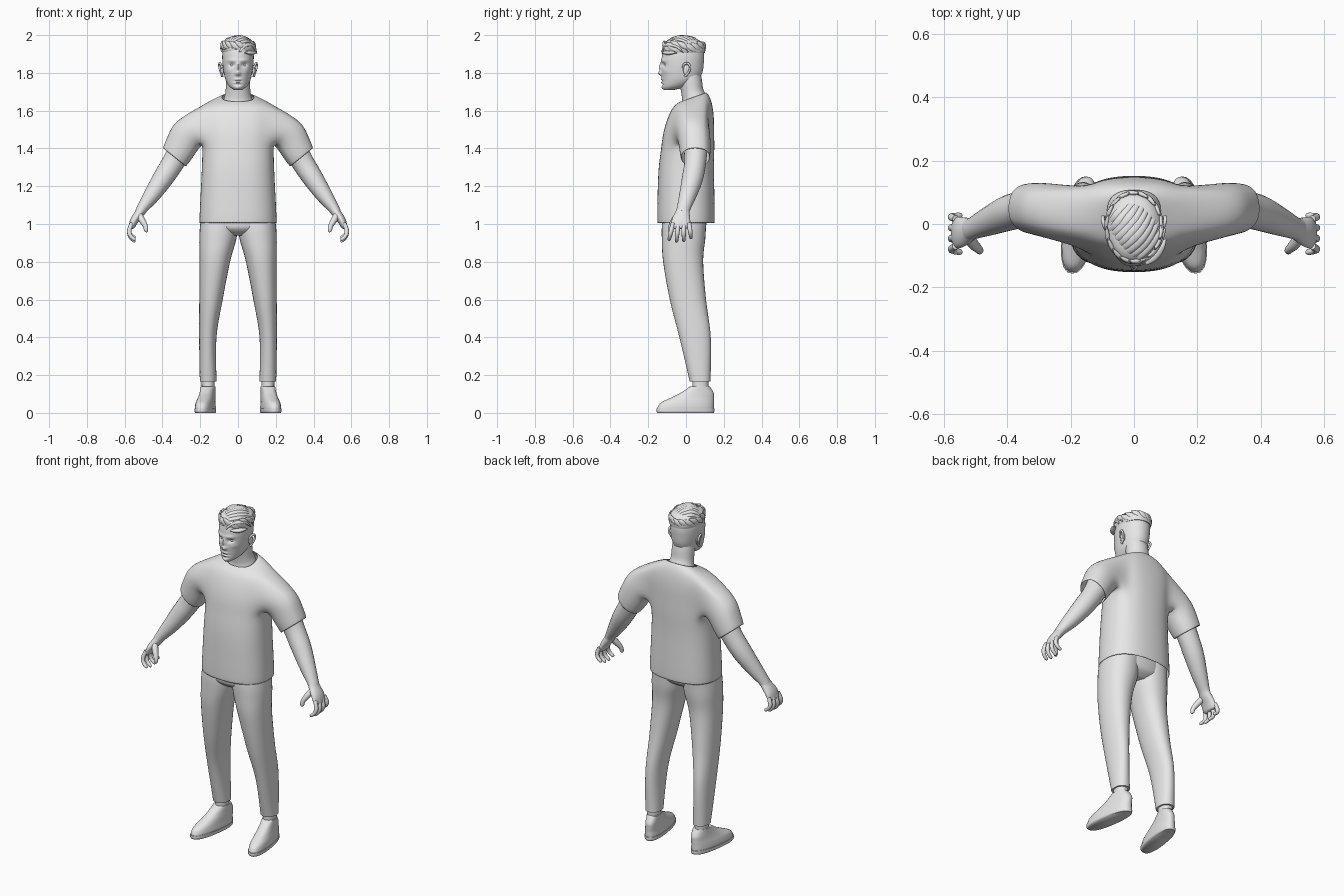
import bpy, bmesh, math, random
from mathutils import Vector

random.seed(4)
if "Cube" in bpy.data.objects:
    bpy.data.objects.remove(bpy.data.objects["Cube"])

grey = bpy.data.materials.new("plain grey")
grey.use_nodes = True
grey.diffuse_color = (0.8, 0.8, 0.8, 1)
grey.node_tree.nodes["Principled BSDF"].inputs["Base Color"].default_value = (0.8, 0.8, 0.8, 1)


def finish(name, bm, mirror=False):
    """Turn a bmesh into a smooth-shaded object."""
    bmesh.ops.recalc_face_normals(bm, faces=bm.faces)
    mesh = bpy.data.meshes.new(name)
    bm.to_mesh(mesh)
    bm.free()
    mesh.materials.append(grey)
    obj = bpy.data.objects.new(name, mesh)
    bpy.context.collection.objects.link(obj)
    bpy.ops.object.select_all(action='DESELECT')
    obj.select_set(True)
    bpy.context.view_layer.objects.active = obj
    bpy.ops.object.shade_smooth_by_angle(angle=math.radians(60))
    if mirror:
        obj.modifiers.new("Mirror", 'MIRROR')
    return obj


def spline(rows, steps):
    """Catmull-Rom interpolation through rows of numbers."""
    out = []
    last = len(rows) - 1
    for i in range(last):
        quad = [rows[max(i - 1, 0)], rows[i], rows[i + 1], rows[min(i + 2, last)]]
        for k in range(steps):
            t = k / steps
            out.append([0.5 * (2 * b + (c - a) * t + (2 * a - 5 * b + 4 * c - d) * t * t
                               + (3 * b - a - 3 * c + d) * t ** 3)
                        for a, b, c, d in zip(*quad)])
    return out + [list(rows[-1])]


def power(v, p):
    return math.copysign(abs(v) ** (2 / p), v)


def oval(n, p=2.0):
    angles = [2 * math.pi * j / n for j in range(n)]
    return [(power(math.cos(a), p), power(math.sin(a), p)) for a in angles]


def stack(rows, n=32, steps=6, p=2.2):
    """Horizontal rings from rows of z, cx, cy, rx, ry."""
    return [[Vector((cx + rx * c, cy + ry * s, z)) for c, s in oval(n, p)]
            for z, cx, cy, rx, ry in spline(rows, steps)]


def tube(rows, n=16, steps=5, ref=(0, 1, 0)):
    """Rings across a path from rows of x, y, z, radius along ref, other radius."""
    pts = spline(rows, steps)
    rings = []
    for i, row in enumerate(pts):
        t = (Vector(pts[min(i + 1, len(pts) - 1)][:3]) - Vector(pts[max(i - 1, 0)][:3])).normalized()
        r = Vector(ref)
        u = (r - t * r.dot(t)).normalized()
        v = t.cross(u)
        rings.append([Vector(row[:3]) + u * row[3] * c + v * row[4] * s for c, s in oval(n)])
    return rings


def skin(bm, rings):
    """Join rings with quads and close both ends."""
    grid = [[bm.verts.new(co) for co in ring] for ring in rings]
    n = len(grid[0])
    for a, b in zip(grid, grid[1:]):
        for j in range(n):
            k = (j + 1) % n
            bm.faces.new((a[j], a[k], b[k], b[j]))
    bm.faces.new(grid[0])
    bm.faces.new(grid[-1])


def build(name, *parts, mirror=False):
    bm = bmesh.new()
    for rings in parts:
        skin(bm, rings)
    return finish(name, bm, mirror)


# Shirt: torso rings with arm holes, each continued as a sleeve
torso = [(1.00, 0, .208, .155, 0), (1.15, 0, .2, .152, 0), (1.3, 0, .192, .148, 0),
         (1.4, .01, .19, .142, 0), (1.48, .013, .198, .137, 0), (1.56, .025, .203, .125, 0),
         (1.625, .035, .195, .106, .05), (1.655, .04, .14, .088, .2), (1.675, .04, .083, .069, .35)]
N = 24
bm = bmesh.new()
grid = [[bm.verts.new((rx * c, cy + ry * s, z + tilt * ry * s)) for c, s in oval(N, 2.4)]
        for z, cy, rx, ry, tilt in torso]
for i in range(len(grid) - 1):
    for j in range(N):
        in_hole = 3 <= i <= 5 and (j + 3) % 12 < 6
        if not in_hole:
            k = (j + 1) % N
            bm.faces.new((grid[i][j], grid[i][k], grid[i + 1][k], grid[i + 1][j]))
sleeve = [(.262, .04, 1.487, .097, .094), (.3, .047, 1.417, .09, .09), (.338, .05, 1.35, .081, .084)]
hole = ([(3, j) for j in range(-3, 3)] + [(i, 3) for i in range(3, 6)]
        + [(6, j) for j in range(3, -3, -1)] + [(i, -3) for i in range(6, 3, -1)])
for side, base in ((1, 0), (-1, 12)):
    loop = [grid[i][(base + j) % N] for i, j in hole]
    angles = [math.atan2((v.co.z - 1.51) / .11, (v.co.y - .02) / .1) for v in loop]
    for x, y, z, r, ry in sleeve:
        ring = [bm.verts.new((side * (x + .78 * r * math.sin(a)), y + ry * math.cos(a),
                              z + .62 * r * math.sin(a))) for a in angles]
        for j in range(len(loop)):
            k = (j + 1) % len(loop)
            bm.faces.new((loop[j], loop[k], ring[k], ring[j]))
        loop = ring
shirt = finish("shirt", bm)
cloth = shirt.modifiers.new("Thickness", 'SOLIDIFY')
cloth.thickness = .006
cloth.offset = -1
shirt.modifiers.new("Smooth", 'SUBSURF').levels = 2
shirt.modifiers["Smooth"].render_levels = 2

# Trousers
build("trouser_legs", stack([(.165, .158, .075, .044, .055), (.4, .16, .048, .046, .083),
                             (.6, .143, .01, .062, .096), (.8, .123, -.015, .081, .106),
                             (.92, .107, -.013, .098, .115), (1.0, .1, -.01, .1, .117),
                             (1.08, .095, 0, .093, .115)]), mirror=True)
build("trouser_seat", stack([(.94, 0, -.01, .09, .07), (.965, 0, -.01, .15, .105),
                             (1.0, 0, -.01, .185, .118), (1.1, 0, 0, .18, .12)]))

# Ankles and shoes, with the toes turned outward
build("ankles", stack([(.08, .158, .075, .038, .045), (.13, .158, .076, .034, .042),
                       (.2, .158, .076, .036, .044)]), mirror=True)


def toe_out(rings):
    for ring in rings:
        for co in ring:
            co.x -= .14 * (co.y - .07)
    return rings


build("shoe_uppers", toe_out(stack([(.012, .163, -.003, .047, .149), (.03, .163, -.001, .049, .149),
                                    (.055, .163, .008, .046, .14), (.08, .161, .034, .042, .115),
                                    (.105, .16, .058, .039, .089), (.14, .159, .074, .037, .052)],
                                   p=2.4)), mirror=True)
build("shoe_soles", toe_out(stack([(0, .163, -.002, .047, .149), (.008, .163, -.003, .051, .153),
                                   (.022, .163, -.003, .051, .153)], steps=3, p=2.4)), mirror=True)

# Arms
build("arms", tube([(.27, .05, 1.46, .07, .07), (.335, .05, 1.34, .058, .06), (.395, .035, 1.245, .056, .055),
                    (.455, .01, 1.155, .046, .044), (.505, -.012, 1.085, .036, .03),
                    (.52, -.018, 1.06, .036, .026)], n=24), mirror=True)

# Hands: palm, four curled fingers and a thumb
hand = [tube([(.498, -.01, 1.1, .03, .024), (.52, -.018, 1.06, .038, .025),
              (.548, -.026, 1.02, .049, .022), (.563, -.028, .985, .048, .016),
              (.566, -.028, .975, .035, .008)], n=24)]
for i, length in enumerate((.9, 1, .96, .78)):
    y = -.066 + .026 * i
    path = [(0, .01, .011), (.013, -.035, .012), (.006, -.065, .0105), (-.014, -.085, .009), (-.02, -.089, .004)]
    hand.append(tube([(.563 + dx, y + .15 * (y + .028) - .1 * dz * (i - 2), .995 + dz * length, r, r)
                      for dx, dz, r in path], n=10, steps=4))
hand.append(tube([(.528, -.035, 1.055, .018, .018), (.508, -.062, 1.02, .018, .017),
                  (.49, -.08, .988, .013, .013), (.487, -.085, .965, .011, .011),
                  (.489, -.086, .957, .005, .005)], n=12))
build("hands", *hand, mirror=True)

# Head with a sculpted face
build("neck", tube([(0, .05, 1.6, .08, .1), (0, .045, 1.655, .068, .078), (0, .034, 1.7, .059, .066),
                    (0, .024, 1.76, .06, .064), (0, .015, 1.82, .055, .06)], n=32))
face = stack([(1.71, 0, -.088, .022, .028), (1.728, 0, -.06, .046, .065), (1.76, 0, -.032, .065, .094),
              (1.8, 0, -.022, .075, .108), (1.85, 0, -.018, .082, .112), (1.9, 0, -.015, .083, .111),
              (1.94, 0, -.014, .075, .1), (1.97, 0, -.014, .05, .068), (1.982, 0, -.014, .012, .015)],
             n=72, steps=9, p=2.1)
# Each bump: x, z, spread in x, spread in z, push in y
bumps = [(0, 1.83, .009, .024, -.013), (0, 1.797, .013, .011, -.018),      # nose
         (.032, 1.842, .016, .01, .013), (.03, 1.866, .025, .008, -.006),  # sockets, brow
         (0, 1.766, .02, .005, -.007), (0, 1.757, .022, .003, .004),       # upper lip, mouth line
         (0, 1.749, .017, .005, -.007), (0, 1.738, .018, .005, .004),      # lower lip, crease
         (0, 1.722, .018, .009, -.006), (.052, 1.81, .016, .014, -.004)]   # chin, cheekbones
for ring in face:
    for co in ring:
        if co.y < -.04:
            x, z = abs(co.x), co.z
            co.y += sum(d * math.exp(-((x - bx) / sx) ** 2 - ((z - bz) / sz) ** 2)
                        for bx, bz, sx, sz, d in bumps)
build("head", face)


def ellipsoid(name, centre, size):
    bm = bmesh.new()
    bmesh.ops.create_uvsphere(bm, u_segments=20, v_segments=12, radius=1)
    for v in bm.verts:
        v.co = Vector(a * b + c for a, b, c in zip(v.co, size, centre))
    return finish(name, bm, mirror=True)


ellipsoid("eyes", (.032, -.1, 1.841), (.014, .013, .009))
# Ears: a lobe inside a curved rim
ellipsoid("ear_lobes", (.083, .003, 1.815), (.009, .018, .028))
build("ear_rims", tube([(.084, -.016, 1.825, .005, .005), (.092, -.01, 1.846, .006, .006),
                        (.098, .01, 1.85, .006, .006), (.098, .022, 1.83, .006, .006),
                        (.09, .012, 1.8, .006, .006), (.083, -.006, 1.782, .007, .007)],
                       n=10, ref=(1, 0, 0)), mirror=True)

# Hair: a cap covered in swept locks
build("hair_cap", stack([(1.905, 0, -.008, .082, .108), (1.925, 0, -.01, .088, .112), (1.95, 0, -.012, .084, .106),
                         (1.973, 0, -.012, .062, .08), (1.985, 0, -.012, .02, .025)], n=40))


def dome(x, y):
    return 1.905 + .082 * math.sqrt(max(0, 1 - (x / .094) ** 2 - ((y + .012) / .116) ** 2))


locks = []
widths = (.005, .013, .017, .016, .011, .003)
for i in range(11):
    # Crown locks run diagonally from the brow to the back
    off = -.085 + .017 * i
    reach = .1 * math.sqrt(1 - (off / .098) ** 2)
    rows = []
    for k, w in enumerate(widths):
        t = reach * (-1 + .4 * k)
        bend = .018 * (1 - (t / .1) ** 2)
        x = .62 * t + .7 * (off + bend)
        y = -.016 + .78 * t - .72 * (off + bend)
        rows.append((x, y, dome(x, y) + random.uniform(-.001, .003), w * .65, w))
    locks.append(tube(rows, n=10, steps=4, ref=(0, 0, 1)))
for i in range(18):
    # Rim locks sweep around the edge of the cap
    start = 2 * math.pi * i / 18
    rise = random.uniform(.0, .014)
    rows = []
    for k, w in enumerate(widths):
        a = start + .13 * k
        rows.append((.086 * math.cos(a), -.01 + .108 * math.sin(a),
                     1.955 + rise - .009 * k, w * .9, w * .5))
    locks.append(tube(rows, n=10, steps=4, ref=(0, 0, 1)))
build("hair_locks", *locks)
